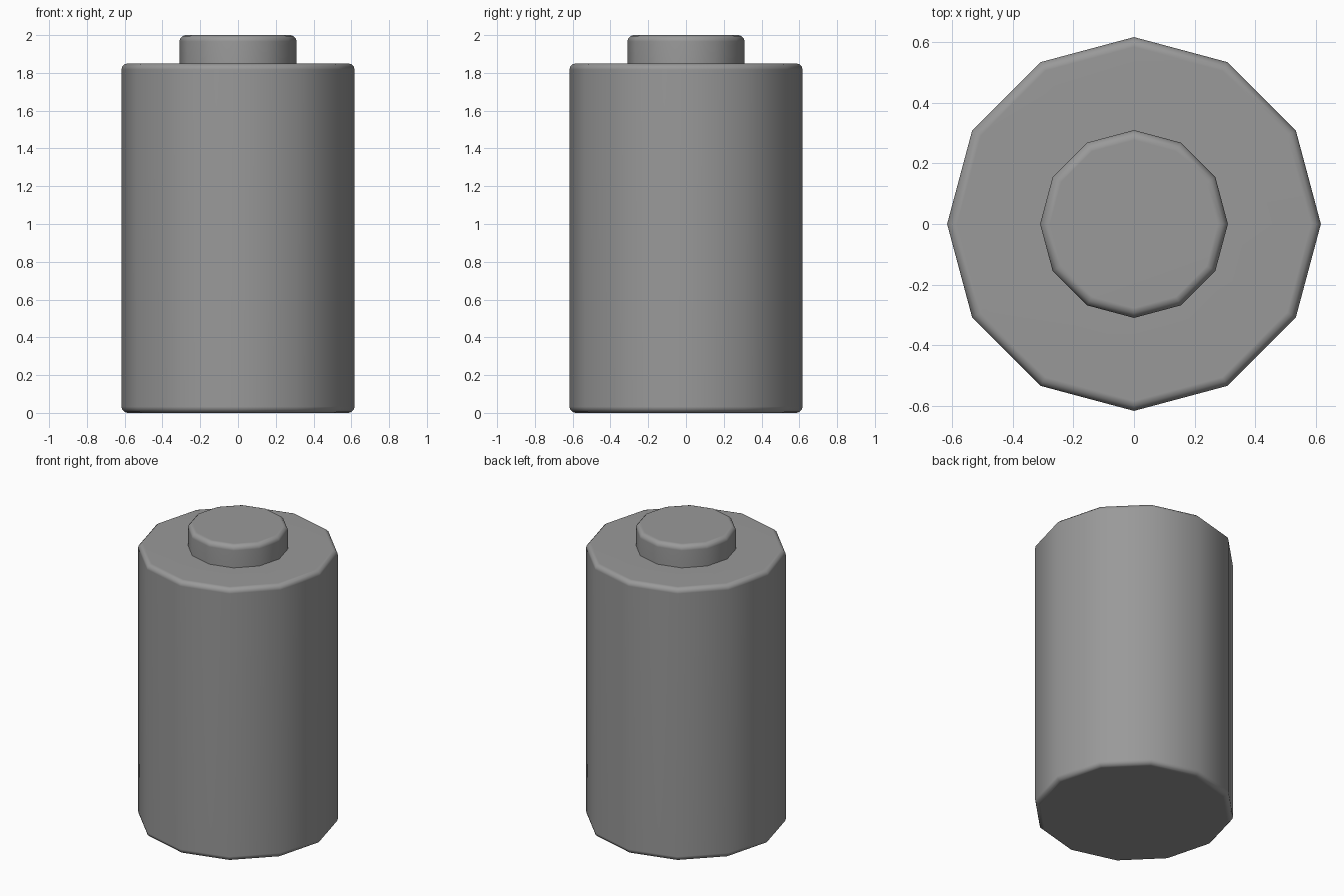
import bpy
import bmesh
import math

if "Cube" in bpy.data.objects:
    bpy.data.objects.remove(bpy.data.objects["Cube"])

SIDES = 12
STEPS = 3
BEVEL = 0.033


def rounded_corner(radius, z, bevel, start):
    """Quarter-round rim in (radius, z), turning from start to start + 90 degrees."""
    up = 1 if start >= 0 else -1
    cr, cz = radius - bevel, z - up * bevel
    angles = [math.radians(start + 90 * i / STEPS) for i in range(STEPS + 1)]
    return [(cr + bevel * math.cos(a), cz + bevel * math.sin(a)) for a in angles]


def lathe(name, profile, material):
    """Turn a profile into a capped twelve-sided solid."""
    bm = bmesh.new()
    rings = []
    for r, z in profile:
        rings.append([bm.verts.new((r * math.cos(2 * math.pi * i / SIDES),
                                    r * math.sin(2 * math.pi * i / SIDES), z))
                      for i in range(SIDES)])
    for low, high in zip(rings, rings[1:]):
        for i in range(SIDES):
            j = (i + 1) % SIDES
            bm.faces.new((low[i], low[j], high[j], high[i]))
    bm.faces.new(rings[0][::-1])
    bm.faces.new(rings[-1])
    bmesh.ops.recalc_face_normals(bm, faces=bm.faces)
    mesh = bpy.data.meshes.new(name)
    bm.to_mesh(mesh)
    bm.free()
    mesh.materials.append(material)
    obj = bpy.data.objects.new(name, mesh)
    bpy.context.collection.objects.link(obj)
    bpy.ops.object.select_all(action='DESELECT')
    obj.select_set(True)
    bpy.context.view_layer.objects.active = obj
    bpy.ops.object.shade_smooth_by_angle(angle=math.radians(40))
    # Keep the large flat faces evenly shaded beside the rounded rims
    weighted = obj.modifiers.new("even_shading", 'WEIGHTED_NORMAL')
    weighted.keep_sharp = True
    return obj


# Dark grey casing
dark_grey = bpy.data.materials.new("dark_grey")
dark_grey.diffuse_color = (0.32, 0.32, 0.32, 1.0)
dark_grey.use_nodes = True
dark_grey.node_tree.nodes["Principled BSDF"].inputs["Base Color"].default_value = dark_grey.diffuse_color

# Battery: rounded case, flat shoulder and raised terminal in one skin
profile = rounded_corner(0.617, 0.0, BEVEL, -90)
profile += rounded_corner(0.617, 1.85, BEVEL, 0)
profile += [(0.31, 1.85)]
profile += rounded_corner(0.31, 2.0, BEVEL, 0)
lathe("battery_case_with_terminal", profile, dark_grey)
